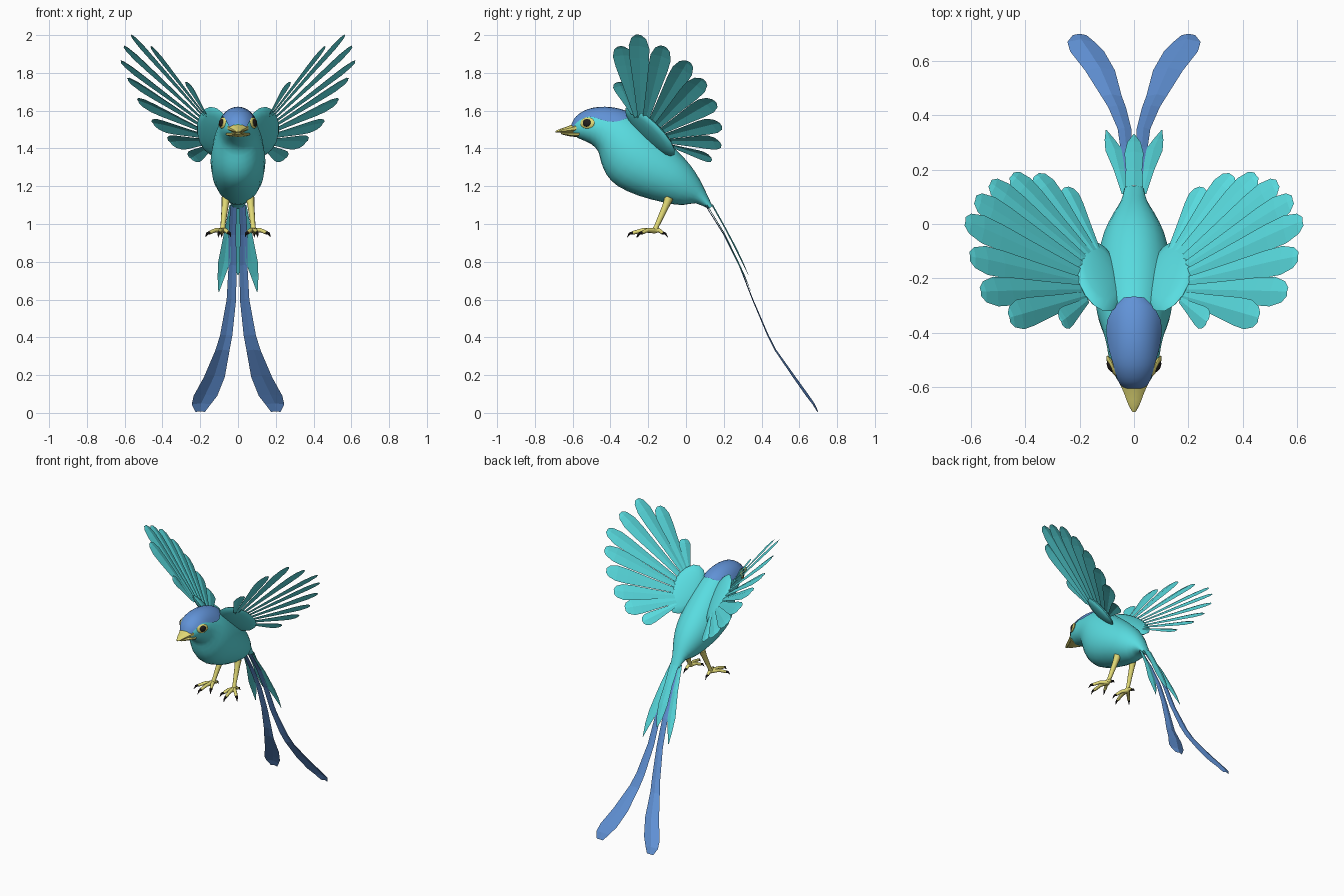
import bpy, bmesh, math
from mathutils import Vector as V, Matrix

if "Cube" in bpy.data.objects:
    bpy.data.objects.remove(bpy.data.objects["Cube"])

def material(name, rgb):
    m = bpy.data.materials.new(name)
    m.diffuse_color = (*rgb, 1)
    m.use_nodes = True
    m.node_tree.nodes["Principled BSDF"].inputs["Base Color"].default_value = m.diffuse_color
    return m

TEAL = material("teal", (0.10, 0.72, 0.75))
BLUE = material("blue", (0.12, 0.29, 0.68))
YELLOW = material("yellow", (0.76, 0.70, 0.18))
BLACK = material("black", (0.015, 0.012, 0.012))

def finish(name, bm, mat, mirror=False, smooth=True, solid=True):
    if solid:
        bmesh.ops.recalc_face_normals(bm, faces=bm.faces)
    me = bpy.data.meshes.new(name)
    bm.to_mesh(me)
    bm.free()
    me.materials.append(mat)
    ob = bpy.data.objects.new(name, me)
    bpy.context.collection.objects.link(ob)
    if mirror:
        ob.modifiers.new("mirror", 'MIRROR')
    if smooth:
        bpy.ops.object.select_all(action='DESELECT')
        ob.select_set(True)
        bpy.context.view_layer.objects.active = ob
        bpy.ops.object.shade_smooth_by_angle(angle=math.radians(50))
    return ob

def bridge(bm, rings, closed=True, caps=True):
    """Join rows of points with quads."""
    rows = [[bm.verts.new(p) for p in r] for r in rings]
    n = len(rows[0])
    for a, b in zip(rows, rows[1:]):
        for i in range(n if closed else n - 1):
            j = (i + 1) % n
            bm.faces.new((a[i], a[j], b[j], b[i]))
    if closed and caps:
        bm.faces.new(rows[0])
        bm.faces.new(rows[-1])

def spline(rows, t):
    """Catmull-Rom through rows of numbers."""
    i = min(int(t), len(rows) - 2)
    f = t - i
    p = [rows[max(0, min(len(rows) - 1, i + k))] for k in (-1, 0, 1, 2)]
    return [0.5 * (2*b + (c - a)*f + (2*a - 5*b + 4*c - d)*f*f + (3*b - a - 3*c + d)*f**3)
            for a, b, c, d in zip(*p)]

def section(row, a, grow=0.0):
    """Point on an upright oval: row = top y, z, bottom y, z, half width."""
    ty, tz, by, bz, w = row
    mid = V((0, (ty + by) / 2, (tz + bz) / 2))
    up = V((0, ty, tz)) - mid
    return mid + (up + up.normalized() * grow) * math.cos(a) + V(((w + grow) * math.sin(a), 0, 0))

def loft(name, rows, mat, sides=16, steps=2):
    bm = bmesh.new()
    n = (len(rows) - 1) * steps
    bridge(bm, [[section(spline(rows, k / steps), 2 * math.pi * i / sides) for i in range(sides)]
                for k in range(n + 1)])
    return finish(name, bm, mat)

# Body: head, breast and rump in one loft
BODY = [(-.605, 1.525, -.595, 1.47, .035), (-.58, 1.565, -.565, 1.452, .062),
        (-.52, 1.602, -.505, 1.425, .088), (-.43, 1.615, -.465, 1.385, .10),
        (-.33, 1.598, -.45, 1.33, .115), (-.24, 1.55, -.42, 1.26, .135),
        (-.14, 1.47, -.36, 1.20, .145), (-.05, 1.39, -.25, 1.15, .138),
        (.02, 1.315, -.12, 1.115, .115), (.07, 1.24, -.02, 1.10, .08),
        (.105, 1.17, .05, 1.11, .05), (.14, 1.095, .12, 1.08, .035)]
loft("body", BODY, TEAL, 20, 2)

# Blue cap: shell over the crown, spans are the half angles per section
spans = [(1.3,), (1.05,), (0.95,), (1.15,), (.95,), (.02,)]
bm = bmesh.new()
bridge(bm, [[section(spline(BODY, k / 3), spline(spans, k / 3)[0] * (i / 5 - 1), .006) for i in range(11)]
            for k in range(15)], closed=False)
finish("blue_cap", bm, BLUE, solid=True)

# Beak halves
loft("upper_beak", [(-.585, 1.535, -.575, 1.482, .058), (-.625, 1.518, -.622, 1.482, .038),
                    (-.665, 1.504, -.665, 1.484, .022), (-.692, 1.492, -.69, 1.485, .006)], YELLOW, 10)
loft("lower_beak", [(-.56, 1.49, -.57, 1.46, .066), (-.62, 1.487, -.615, 1.464, .034),
                    (-.665, 1.486, -.66, 1.475, .015)], YELLOW, 10)

# Eyes: yellow surround and dark pupil
def disc(name, centre, axes, size, mat, mirror=True, segs=16):
    x, y, z = axes
    m = Matrix((x * size[0], y * size[1], z * size[2])).transposed().to_4x4()
    m.translation = centre
    bm = bmesh.new()
    bmesh.ops.create_uvsphere(bm, u_segments=segs, v_segments=8, radius=1, matrix=m)
    return finish(name, bm, mat, mirror)

n = V((.9, -.42, .15)).normalized()
side = V((0, 0, 1)).cross(n).normalized()
frame = (side, n.cross(side), n)
disc("eye_surround", V((.082, -.522, 1.535)), frame, (.042, .03, .010), YELLOW)
disc("eye", V((.084, -.523, 1.535)), frame, (.025, .023, .014), BLACK)

# Wing feathers: leaf blades fanning from the wrist
def feather(bm, root, tip, across, half, tilt):
    d = tip - root
    u = d.normalized()
    w = (across - u * across.dot(u)).normalized()
    up = u.cross(w)
    w = (w * math.cos(tilt) + up * math.sin(tilt)).normalized()
    up = u.cross(w)
    rows = []
    for f, k in ((0, .25), (.4, .62), (.72, .95), (.86, 1), (.96, .72), (1, .3)):
        c = root + d * f
        rows.append([c - w * half * k, c + up * half * .18 * k, c + w * half * k])
    bridge(bm, rows, closed=False)

tips = [V(p) for p in ((.27, -.36, 1.75), (.46, -.345, 1.94), (.565, -.25, 2.0), (.605, -.12, 1.94),
                       (.622, .01, 1.86), (.585, .09, 1.765), (.53, .15, 1.65), (.45, .18, 1.53),
                       (.36, .18, 1.43), (.25, .135, 1.345))]
a, b = V((.17, -.28, 1.58)), V((.13, -.1, 1.42))
bm = bmesh.new()
for i, tip in enumerate(tips):
    across = tips[min(i + 1, 9)] - tips[max(i - 1, 0)]
    feather(bm, a.lerp(b, i / 9), tip, across, .042 if i in (0, 9) else .056, .22)
finish("wing_feathers", bm, TEAL, mirror=True, smooth=False, solid=False)

# Wing coverts: flattened shoulder pad over the feather roots
long = V((.03, .25, -.24)).normalized()
wide = V((.8, .15, .5))
wide = (wide - long * wide.dot(long)).normalized()
disc("wing_coverts", V((.13, -.19, 1.49)), (long, wide, long.cross(wide)), (.18, .10, .025), TEAL)

# Tail feathers: strips given as inner x, outer x, y, z
def strip(name, rows, mat, mirror):
    bm = bmesh.new()
    bridge(bm, [[V((x0, y, z)), V(((x0 + x1) / 2, y + (x1 - x0) * .1, z + (x1 - x0) * .06)), V((x1, y, z))]
                for x0, x1, y, z in rows], closed=False)
    finish(name, bm, mat, mirror, smooth=False, solid=False)

strip("long_tail_feathers", [(.008, .04, .10, 1.1), (.01, .05, .2, .94), (.008, .05, .28, .78),
      (.01, .06, .35, .6), (.03, .095, .43, .41), (.045, .12, .47, .33), (.07, .18, .565, .19),
      (.11, .235, .635, .09), (.145, .245, .67, .045), (.175, .225, .695, .005)], BLUE, True)
strip("side_tail_feathers", [(.02, .045, .11, 1.1), (.035, .075, .2, .95), (.04, .105, .27, .8),
      (.07, .108, .31, .72), (.1, .104, .345, .64)], TEAL, True)
strip("middle_tail_feather", [(-.034, .034, .135, 1.1), (-.03, .03, .2, .985), (-.035, .035, .26, .87),
      (-.025, .025, .3, .79), (-.003, .003, .33, .73)], TEAL, False)

# Legs, toes and claws: tapered tubes
def tube(bm, pts, sides=8):
    rings = []
    for i, (x, y, z, r) in enumerate(pts):
        d = V(pts[min(i + 1, len(pts) - 1)][:3]) - V(pts[max(i - 1, 0)][:3])
        q = d.to_track_quat('Z', 'Y')
        rings.append([V((x, y, z)) + q @ V((r * math.cos(t), r * math.sin(t), 0))
                      for t in [2 * math.pi * k / sides for k in range(sides)]])
    bridge(bm, rings)

ankle = V((.083, -.165, .965))
legs, claws = bmesh.new(), bmesh.new()
tube(legs, [(.064, -.09, 1.14, .024), (.068, -.105, 1.10, .019), (.08, -.155, .99, .013), (*ankle, .017)])
for x, y in ((.152, -.235), (.10, -.282), (.05, -.235), (.085, -.125)):
    end = V((x, y, .953))
    mid = ankle.lerp(end, .55)
    out = (end - ankle).normalized()
    tube(legs, [(*ankle, .015), (mid.x, mid.y, .967, .011), (*end, .010)])
    p, t = end + out * .016, end + out * .03
    tube(claws, [(*end, .009), (p.x, p.y, .95, .007), (t.x, t.y, .93, .001)], 6)
finish("legs", legs, YELLOW, True)
finish("claws", claws, BLACK, True)
